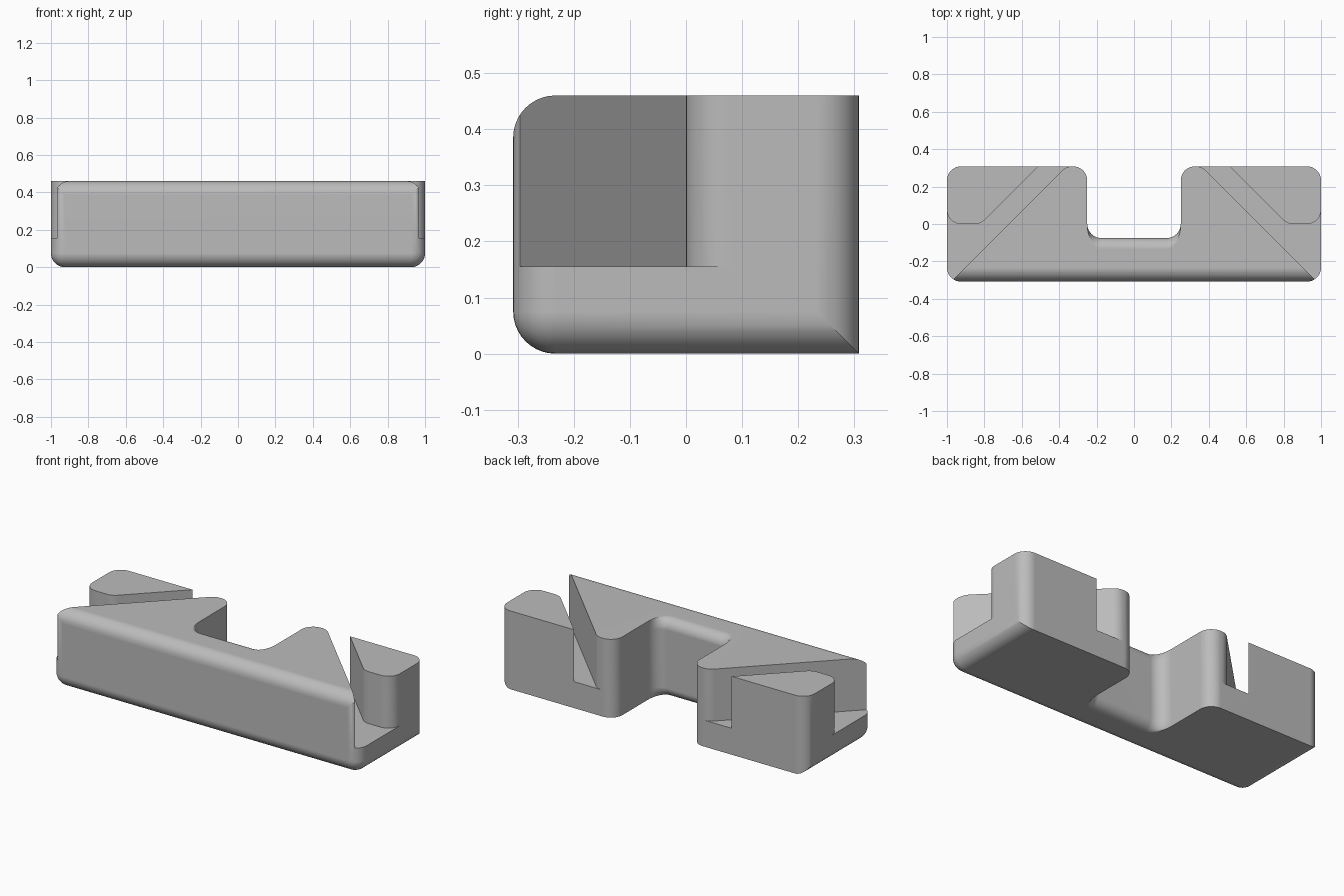
import bpy
import bmesh
from math import sin, cos, radians, sqrt

if "Cube" in bpy.data.objects:
    bpy.data.objects.remove(bpy.data.objects["Cube"], do_unlink=True)

HX, HY, H = 1.0, 0.308, 0.46   # half width, half depth, height
R = 0.075                      # common fillet radius
FLOOR = 0.155                  # slot floor height
LIP = 0.06                     # rounding of the recess wall

grey = bpy.data.materials.new("light grey")
grey.use_nodes = True
colour = (0.5, 0.5, 0.5, 1)
grey.diffuse_color = colour
grey.node_tree.nodes["Principled BSDF"].inputs["Base Color"].default_value = colour


def arc(cx, cy, start, end, steps=10):
    angles = [radians(start + (end - start) * i / steps) for i in range(steps + 1)]
    return [(cx + R * cos(a), cy + R * sin(a)) for a in angles]


def make_object(name, bm):
    bmesh.ops.recalc_face_normals(bm, faces=bm.faces)
    mesh = bpy.data.meshes.new(name)
    bm.to_mesh(mesh)
    bm.free()
    mesh.materials.append(grey)
    obj = bpy.data.objects.new(name, mesh)
    bpy.context.collection.objects.link(obj)
    return obj


def loft(name, rings):
    """Closed solid through a stack of matching 3D rings."""
    bm = bmesh.new()
    loops = [[bm.verts.new(p) for p in ring] for ring in rings]
    n = len(loops[0])
    for low, high in zip(loops, loops[1:]):
        for i in range(n):
            j = (i + 1) % n
            bm.faces.new((low[i], low[j], high[j], high[i]))
    bm.faces.new(loops[0])
    bm.faces.new(loops[-1])
    bmesh.ops.recalc_face_normals(bm, faces=bm.faces)
    bmesh.ops.triangulate(bm, faces=bm.faces)
    return make_object(name, bm)


# Block with rounded front, lower side and vertical edges
bm = bmesh.new()
bmesh.ops.create_cube(bm, size=1)
for v in bm.verts:
    v.co = (v.co.x * 2 * HX, v.co.y * 2 * HY, (v.co.z + 0.5) * H)


def is_rounded(edge):
    a, b = (v.co for v in edge.verts)
    mid = (a + b) / 2
    vertical = abs(a.z - b.z) > 0.1
    front = mid.y < -HY + 0.01
    lower_side = mid.z < 0.01 and abs(mid.x) > 0.9
    return vertical or front or lower_side


bmesh.ops.bevel(bm, geom=[e for e in bm.edges if is_rounded(e)], offset=R,
                offset_type='OFFSET', segments=10, profile=0.5, affect='EDGES')
block = make_object("slotted_block", bm)

# Rear recess: flared mouth, round inner corners, wall rolled at top and bottom
back = HY - R
half = arc(0.325, back, 90, 180) + arc(0.175, 0, 0, -90)
half = [(0.325, 0.5)] + half
outline = half + [(-x, y) for x, y in reversed(half)]


def recess_ring(z, depth):
    return [(x, y * (R + depth) / R if y < 0 else y, z) for x, y in outline]


lip = []
for i in range(11):
    a = radians(9 * i)
    lip.append((LIP * (1 - sin(a)), LIP * (1 - cos(a))))
rings = [recess_ring(-0.1, LIP)]
rings += [recess_ring(h, d) for h, d in reversed(lip)]
rings += [recess_ring(H - h, d) for h, d in lip]
rings += [recess_ring(H + 0.1, LIP)]
cutters = [loft("recess_cutter", rings)]

# Diagonal slots leaving a corner post on each side
front_line, post_line = 0.67, 0.82      # x + y along the two slot walls
slot = [(1.3, front_line - 1.3)]
slot += arc(front_line - R * sqrt(2) - back, back, 45, 90)
slot += [(0.329, 0.5), (post_line - 0.5, 0.5)][:1]
slot += [(post_line - 0.45, 0.45)]
slot += arc(post_line + R * sqrt(2) - R, R, 225, 270)
slot += arc(HX - R, R, 270, 360)
slot += [(1.3, R)]
for side, label in ((1, "left"), (-1, "right")):
    cutters.append(loft(label + "_slot_cutter",
                        [[(side * x, y, z) for x, y in slot] for z in (FLOOR, H + 0.2)]))

# Cut, then clear the cutters
bpy.ops.object.select_all(action='DESELECT')
bpy.context.view_layer.objects.active = block
block.select_set(True)
for cutter in cutters:
    cutter.hide_render = True
    cut = block.modifiers.new(cutter.name, 'BOOLEAN')
    cut.operation = 'DIFFERENCE'
    cut.solver = 'EXACT'
    cut.object = cutter
    bpy.ops.object.modifier_apply(modifier=cut.name)
for cutter in cutters:
    bpy.data.objects.remove(cutter, do_unlink=True)

# Smooth fillets, flat faces kept clean
bpy.ops.object.shade_smooth_by_angle(angle=radians(30))
normals = block.modifiers.new("flat_face_normals", 'WEIGHTED_NORMAL')
normals.keep_sharp = True
